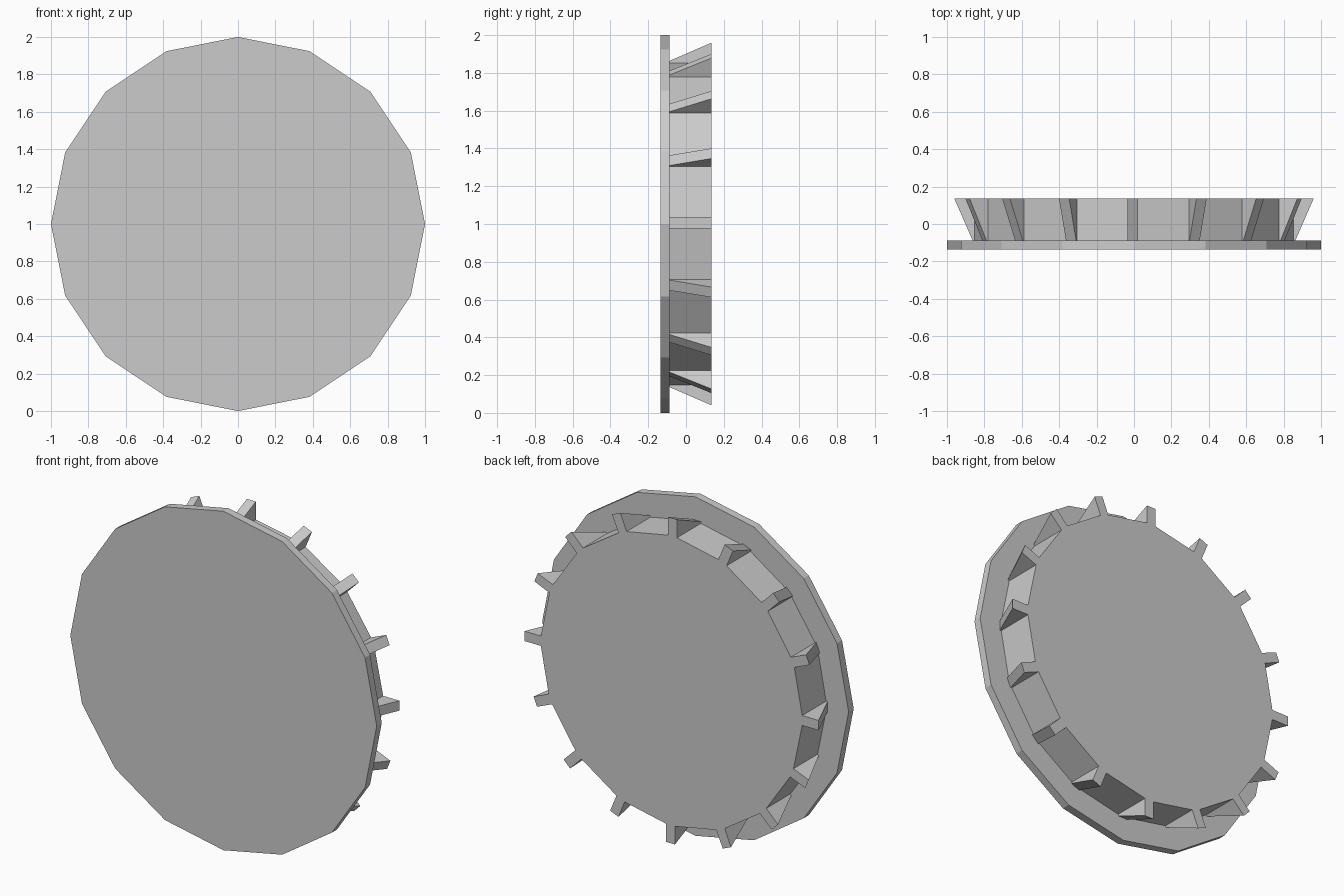
import bpy, bmesh
from math import cos, sin, pi

if "Cube" in bpy.data.objects:
    bpy.data.objects.remove(bpy.data.objects["Cube"])

SIDES = 16
CENTRE_Z = 1.0


def loft(name, y_front, front, y_back, back):
    """Closed solid between two matching outlines lying in the xz plane."""
    bm = bmesh.new()
    a = [bm.verts.new((x, y_front, z + CENTRE_Z)) for x, z in front]
    b = [bm.verts.new((x, y_back, z + CENTRE_Z)) for x, z in back]
    bm.faces.new(a)
    bm.faces.new(b[::-1])
    n = len(a)
    for i in range(n):
        j = (i + 1) % n
        bm.faces.new((a[j], a[i], b[i], b[j]))
    bmesh.ops.recalc_face_normals(bm, faces=bm.faces[:])
    mesh = bpy.data.meshes.new(name)
    bm.to_mesh(mesh)
    bm.free()
    obj = bpy.data.objects.new(name, mesh)
    bpy.context.collection.objects.link(obj)
    return obj


def toothed_outline(hub_r, tip_r, t0=-0.0225, t1=0.036):
    """Hub outline with one straight-sided tooth per side."""
    pts = []
    for k in range(SIDES):
        c, s = cos(2 * pi * k / SIDES), sin(2 * pi * k / SIDES)
        for r, t in ((hub_r, t0), (tip_r, t0), (tip_r, t1), (hub_r, t1)):
            pts.append((r * c - t * s, r * s + t * c))
    return pts


# Front disc
disc = [(cos(2 * pi * k / SIDES), sin(2 * pi * k / SIDES)) for k in range(SIDES)]
loft("front_disc", -0.135, disc, -0.088, disc)

# Rear hub, its teeth ramp outward towards the back
loft("toothed_hub", -0.088, toothed_outline(0.853, 0.863),
     0.135, toothed_outline(0.853, 0.96))
